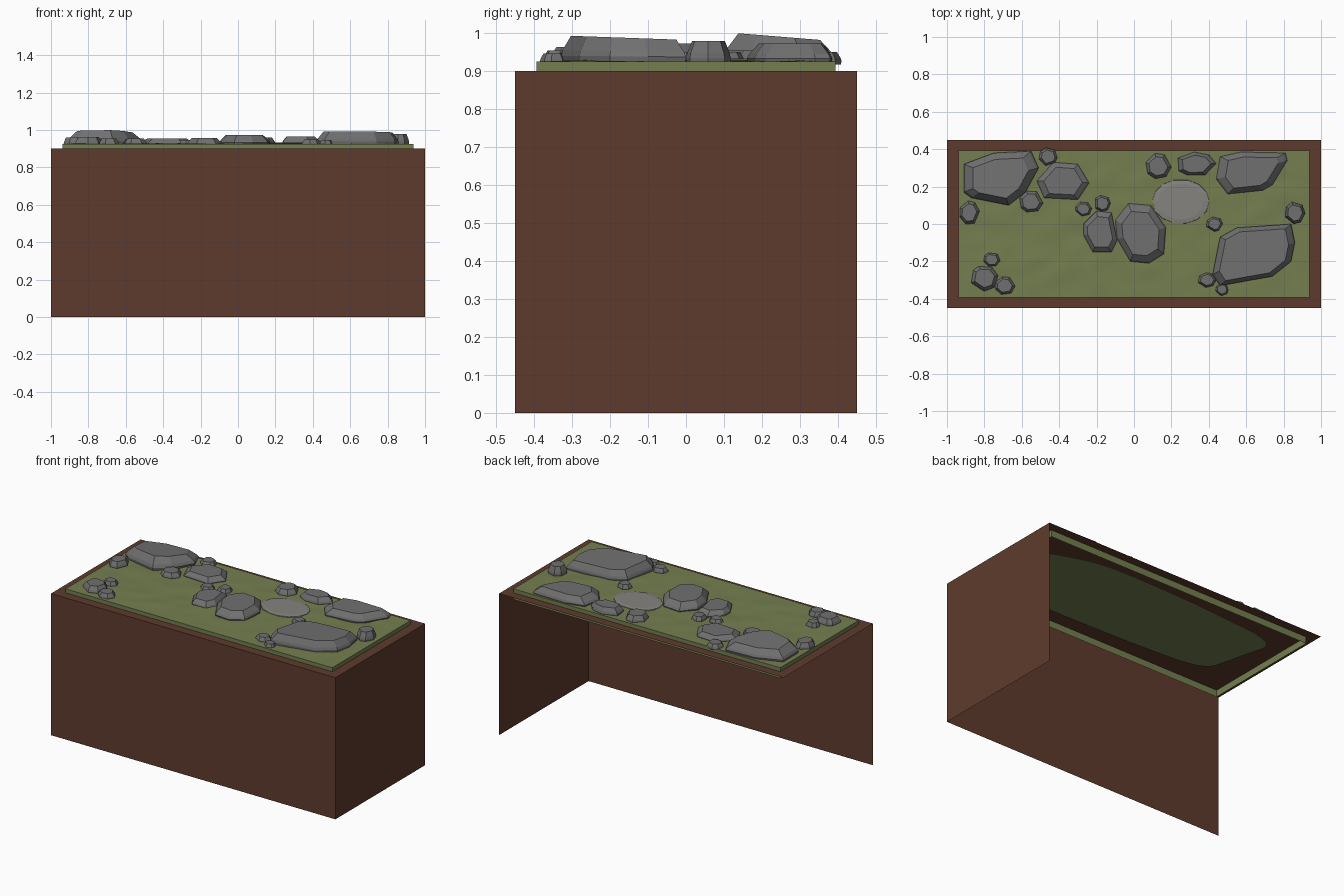
import bpy, bmesh, math, random
from mathutils import noise, Vector

if "Cube" in bpy.data.objects:
    bpy.data.objects.remove(bpy.data.objects["Cube"])

random.seed(4)


def material(name, rgb):
    m = bpy.data.materials.new(name)
    m.diffuse_color = (*rgb, 1)
    m.use_nodes = True
    m.node_tree.nodes["Principled BSDF"].inputs["Base Color"].default_value = m.diffuse_color
    return m


SOIL = material("brown soil", (0.112, 0.044, 0.026))
MOSS = material("moss green", (0.175, 0.210, 0.080))
ROCK = material("grey stone", (0.165, 0.162, 0.165))
PALE = material("pale stone", (0.235, 0.230, 0.215))


def finish(name, bm, mat, smooth=False):
    me = bpy.data.meshes.new(name)
    bm.to_mesh(me)
    bm.free()
    me.materials.append(mat)
    ob = bpy.data.objects.new(name, me)
    bpy.context.collection.objects.link(ob)
    for p in me.polygons:
        p.use_smooth = smooth
    return ob


def quad(bm, *pts):
    bm.faces.new([bm.verts.new(p) for p in pts])


# soil block: front wall, right wall and top only (back, left and bottom are open)
bm = bmesh.new()
X, Y, H = 1.0, 0.45, 0.9
quad(bm, (-X, -Y, 0), (X, -Y, 0), (X, -Y, H), (-X, -Y, H))
quad(bm, (X, -Y, 0), (X, Y, 0), (X, Y, H), (X, -Y, H))
quad(bm, (-X, -Y, H), (X, -Y, H), (X, Y, H), (-X, Y, H))
bmesh.ops.remove_doubles(bm, verts=bm.verts, dist=1e-4)
finish("soil_block", bm, SOIL)

# moss surface: gently lumpy sheet
MX, MY, MZ = 0.938, 0.393, 0.925
bm = bmesh.new()
bmesh.ops.create_grid(bm, x_segments=60, y_segments=26, size=1)
for v in bm.verts:
    x, y = v.co.x, v.co.y
    edge = min(1, 8 * min((1 - abs(x)) * MX, (1 - abs(y)) * MY))
    n = noise.noise(Vector((x * MX * 9, y * MY * 12, 0.7)))
    v.co = (x * MX, y * MY, MZ + 0.006 * n * edge)
finish("moss_surface", bm, MOSS, smooth=True)

# moss rim: sides of the slab, reaching through the soil top
bm = bmesh.new()
c = [(-MX, -MY), (MX, -MY), (MX, MY), (-MX, MY)]
for i in range(4):
    a, b = c[i], c[(i + 1) % 4]
    quad(bm, (*a, 0.857), (*b, 0.857), (*b, MZ), (*a, MZ))
finish("moss_rim", bm, MOSS)

# moss underside: wavy patch showing below the soil top
bm = bmesh.new()
ring = []
for i in range(48):
    t = math.tau * i / 48
    w = 1 + 0.04 * math.sin(5 * t + 1) + 0.03 * math.sin(3 * t)
    cx, sy = math.cos(t), math.sin(t)
    ring.append(bm.verts.new((0.82 * w * math.copysign(abs(cx) ** 0.6, cx),
                              0.29 * w * math.copysign(abs(sy) ** 0.6, sy), 0.895)))
bm.faces.new(ring[::-1])
finish("moss_underside", bm, MOSS)


# rocks: outline stacked in rings of (scale, height fraction), capped flat
def rock(name, outline, top, mat=ROCK, tilt=0.0,
         rings=((0.97, 0), (1.0, 0.28), (0.95, 0.5), (0.74, 1.0))):
    n = len(outline)
    cx = sum(p[0] for p in outline) / n
    cy = sum(p[1] for p in outline) / n
    base = 0.917
    bm = bmesh.new()
    loops = []
    for s, f in rings:
        loops.append([bm.verts.new((cx + (x - cx) * s, cy + (y - cy) * s,
                                    base + (top - base) * f + tilt * f * (y - cy)))
                      for x, y in outline])
    for lo, hi in zip(loops, loops[1:]):
        for i in range(n):
            j = (i + 1) % n
            bm.faces.new((lo[i], lo[j], hi[j], hi[i]))
    bm.faces.new(loops[-1])
    bmesh.ops.recalc_face_normals(bm, faces=bm.faces)
    finish(name, bm, mat)


def blob(cx, cy, rx, ry, n=7, jitter=0.25):
    pts = []
    for i in range(n):
        t = math.tau * (i + random.uniform(-jitter, jitter)) / n
        pts.append((cx + rx * math.cos(t), cy + ry * math.sin(t)))
    return pts


# large boulders with hand-drawn outlines
rock("boulder_back_left", [(-.91, .17), (-.91, .32), (-.75, .38), (-.55, .39),
                           (-.51, .30), (-.58, .17), (-.67, .10), (-.87, .14)], 0.99, tilt=-0.06)
rock("boulder_front_right", [(.42, -.27), (.46, -.07), (.55, -.02), (.84, 0),
                             (.86, -.10), (.84, -.20), (.74, -.28), (.46, -.33)], 0.987, tilt=-0.03,
     rings=((0.98, 0), (1.0, 0.3), (0.97, 0.5), (0.84, 1.0)))
rock("boulder_back_right", [(.44, .24), (.46, .36), (.57, .385), (.81, .38),
                            (.82, .34), (.74, .21), (.69, .18), (.50, .16)], 0.972)
rock("boulder_mid_left", [(-.52, .23), (-.43, .33), (-.30, .32), (-.24, .22),
                          (-.30, .13), (-.48, .14)], 0.955)
rock("boulder_centre", [(-.10, .02), (-.03, .11), (.09, .10), (.17, -.02),
                        (.16, -.16), (.08, -.21), (-.02, -.20), (-.09, -.08)], 0.972)
rock("boulder_centre_left", [(-.27, 0), (-.20, .07), (-.12, .06), (-.09, -.09),
                             (-.12, -.15), (-.22, -.15), (-.27, -.06)], 0.957)

# small stones: x, y, half width, half depth, top height
stones = [(-.46, .36, .05, .05, .95), (-.88, .06, .055, .065, .96),
          (-.55, .12, .065, .06, .953), (-.27, .08, .045, .04, .946),
          (-.17, .11, .045, .045, .95), (.13, .31, .07, .07, .96),
          (.33, .32, .11, .065, .965), (.43, 0, .045, .04, .95),
          (.86, .06, .055, .06, .978), (.39, -.30, .05, .04, .95),
          (.47, -.35, .035, .035, .945), (-.80, -.29, .075, .07, .963),
          (-.69, -.33, .055, .05, .953), (-.76, -.19, .045, .04, .953)]
for k, (x, y, rx, ry, top) in enumerate(stones):
    rock(f"stone_{k + 1}", blob(x, y, rx, ry), top)

# pale slab lying almost flush with the moss
rock("flat_stone", blob(.25, .12, .155, .12, 14, 0.1), 0.932, PALE,
     rings=((1.0, 0), (0.98, 0.8), (0.8, 1.0)))
